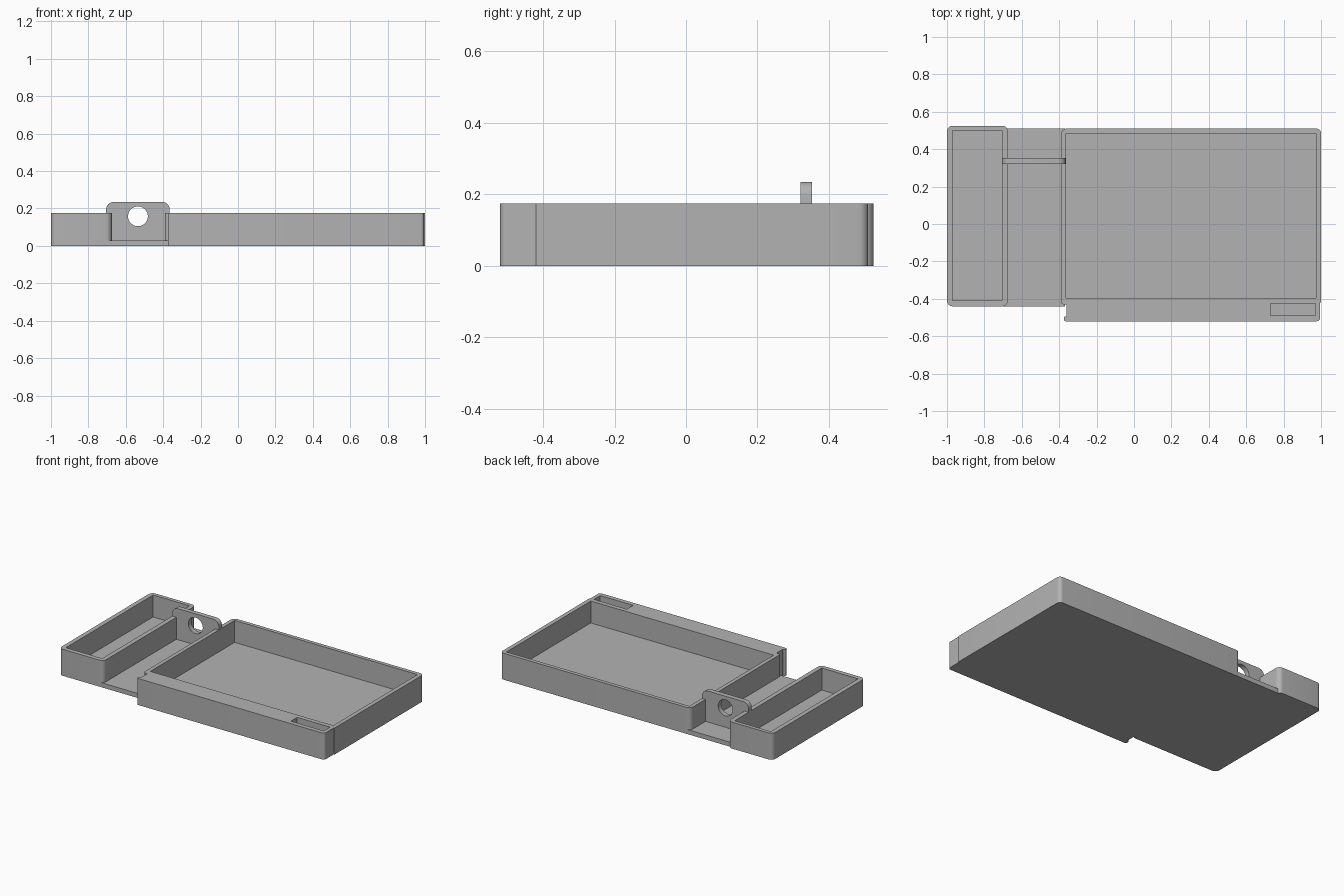
import bpy
from math import sin, cos, pi, radians
from mathutils import Vector, Matrix

if "Cube" in bpy.data.objects:
    bpy.data.objects.remove(bpy.data.objects["Cube"])

GREY = (0.45, 0.45, 0.45, 1)
grey = bpy.data.materials.new("plain grey")
grey.use_nodes = True
grey.diffuse_color = GREY
grey.node_tree.nodes["Principled BSDF"].inputs["Base Color"].default_value = GREY

HEIGHT, FLOOR = 0.175, 0.03


def rounded(corners, steps=8):
    """Outline from square corners (x, y, radius)."""
    pts = []
    for i, (x, y, r) in enumerate(corners):
        p = Vector((x, y))
        if r == 0:
            pts.append(p)
            continue
        to_prev = (Vector(corners[i - 1][:2]) - p).normalized() * r
        to_next = (Vector(corners[(i + 1) % len(corners)][:2]) - p).normalized() * r
        c = p + to_prev + to_next
        for k in range(steps + 1):
            t = k / steps * pi / 2
            pts.append(c - to_next * cos(t) - to_prev * sin(t))
    return pts


def rect(x0, x1, y0, y1, r=0):
    return rounded([(x0, y0, r), (x1, y0, r), (x1, y1, r), (x0, y1, r)])


def circle(x, y, r, n=40):
    return [Vector((x + r * cos(2 * pi * k / n), y + r * sin(2 * pi * k / n)))
            for k in range(n)]


def prism(name, outlines, z0, z1, matrix=Matrix()):
    """Extrude an outline, with any further outlines as holes."""
    curve = bpy.data.curves.new(name, "CURVE")
    curve.dimensions, curve.fill_mode = "2D", "BOTH"
    curve.extrude = (z1 - z0) / 2
    for pts in outlines:
        s = curve.splines.new("POLY")
        s.points.add(len(pts) - 1)
        for q, p in zip(s.points, pts):
            q.co = (p.x, p.y, 0, 1)
        s.use_cyclic_u = True
    temp = bpy.data.objects.new(name + " outline", curve)
    bpy.context.collection.objects.link(temp)
    graph = bpy.context.evaluated_depsgraph_get()
    mesh = bpy.data.meshes.new_from_object(temp.evaluated_get(graph))
    bpy.data.objects.remove(temp)
    bpy.data.curves.remove(curve)
    mesh.name = name
    mesh.transform(matrix @ Matrix.Translation((0, 0, (z0 + z1) / 2)))
    mesh.materials.clear()
    mesh.materials.append(grey)
    obj = bpy.data.objects.new(name, mesh)
    bpy.context.collection.objects.link(obj)
    # Weld caps to sides, then smooth only the rounded corners
    import bmesh
    bm = bmesh.new()
    bm.from_mesh(mesh)
    bmesh.ops.remove_doubles(bm, verts=bm.verts, dist=0.0001)
    bmesh.ops.recalc_face_normals(bm, faces=bm.faces)
    bm.to_mesh(mesh)
    bm.free()
    mesh.shade_smooth()
    mesh.set_sharp_from_angle(angle=radians(30))
    return obj


# Narrow side tray
narrow = rect(-0.97, -0.705, -0.41, 0.5)
prism("narrow_tray_walls", [rect(-1, -0.675, -0.44, 0.525, 0.03), narrow], 0, HEIGHT)
prism("narrow_tray_floor", [narrow], 0, FLOOR)

# Large tray, with a thick slotted front ledge and a hooked end
large = rect(-0.364, 0.972, -0.395, 0.485)
slot = rect(0.73, 0.97, -0.49, -0.425)
outer = rounded([
    (-0.39, 0.51, 0.03), (1, 0.51, 0.025), (1, -0.42, 0.003), (0.995, -0.42, 0),
    (0.995, -0.52, 0.018), (-0.375, -0.52, 0.01), (-0.375, -0.495, 0.007),
    (-0.36, -0.495, 0.005), (-0.36, -0.43, 0.005), (-0.39, -0.43, 0.015)])
prism("large_tray_walls", [outer, large, slot], 0, HEIGHT)
prism("large_tray_floor", [large], 0, FLOOR)
prism("slot_floor", [slot], 0, FLOOR)

# Low plate joining the two trays
prism("joining_plate", [rect(-0.7, -0.37, -0.44, 0.51)], 0, FLOOR)

# Upright bracket with a round hole, resting on both tray walls
shape = rounded([
    (-0.675, FLOOR, 0), (-0.39, FLOOR, 0), (-0.39, HEIGHT, 0), (-0.365, HEIGHT, 0),
    (-0.365, 0.235, 0.04), (-0.705, 0.235, 0.04), (-0.705, HEIGHT, 0),
    (-0.675, HEIGHT, 0)])
prism("bracket", [shape, circle(-0.535, 0.158, 0.053)], -0.353, -0.321,
      Matrix.Rotation(pi / 2, 4, "X"))
